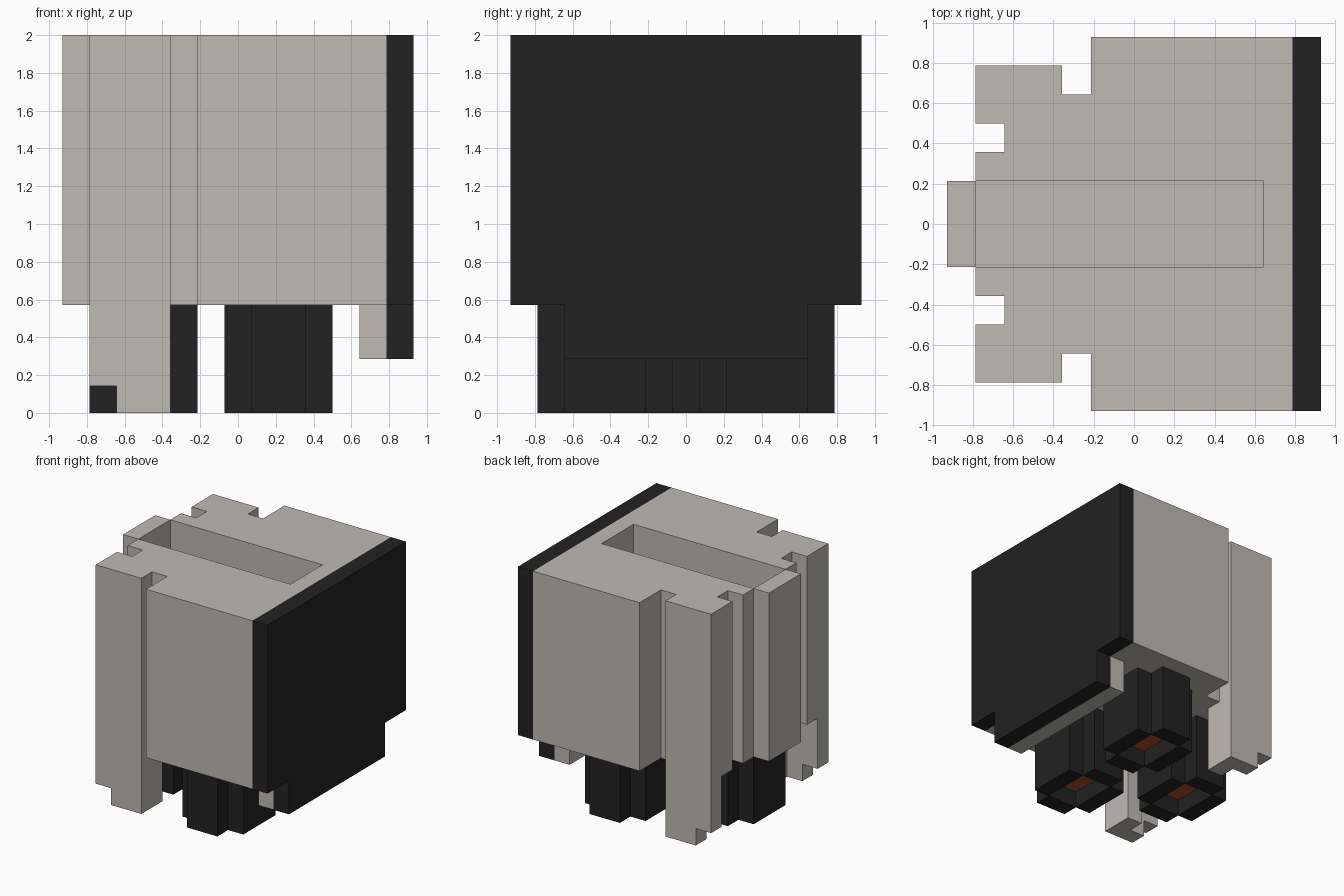
import bpy
import bmesh

U = 2 / 14          # one block of the modelling grid
HALF = 6.5          # half of the footprint, in blocks

if "Cube" in bpy.data.objects:
    bpy.data.objects.remove(bpy.data.objects["Cube"], do_unlink=True)


def make_material(name, color):
    mat = bpy.data.materials.new(name)
    mat.use_nodes = True
    mat.diffuse_color = (*color, 1)
    bsdf = next(n for n in mat.node_tree.nodes if n.type == 'BSDF_PRINCIPLED')
    bsdf.inputs["Base Color"].default_value = (*color, 1)
    bsdf.inputs["Roughness"].default_value = 0.8
    return mat


GREY = make_material("warm grey", (0.52, 0.49, 0.45))
BLACK = make_material("soft black", (0.016, 0.016, 0.016))
COPPER = make_material("copper brown", (0.40, 0.08, 0.023))


def prism(name, outline, z0, z1, *mats):
    """Extrude a footprint, given in blocks, from z0 to z1."""
    bm = bmesh.new()
    verts = [bm.verts.new(((x - HALF) * U, (y - HALF) * U, z0 * U)) for x, y in outline]
    base = bm.faces.new(verts)
    new = bmesh.ops.extrude_face_region(bm, geom=[base])["geom"]
    top = [v for v in new if isinstance(v, bmesh.types.BMVert)]
    bmesh.ops.translate(bm, verts=top, vec=(0, 0, (z1 - z0) * U))
    bmesh.ops.recalc_face_normals(bm, faces=bm.faces)
    mesh = bpy.data.meshes.new(name)
    bm.to_mesh(mesh)
    bm.free()
    for mat in mats:
        mesh.materials.append(mat)
    obj = bpy.data.objects.new(name, mesh)
    bpy.context.collection.objects.link(obj)
    return obj


def rect(x0, x1, y0, y1):
    return [(x0, y0), (x1, y0), (x1, y1), (x0, y1)]


def mirrored(points):
    """Flip a footprint across the centre line."""
    return [(x, 2 * HALF - y) for x, y in reversed(points)]


def carve(obj, outline, z0, z1):
    """Cut a straight-sided pocket out of a part."""
    cutter = prism("cutter", outline, z0, z1, *obj.data.materials[:1])
    cutter.hide_render = True
    mod = obj.modifiers.new("pocket", 'BOOLEAN')
    mod.operation = 'DIFFERENCE'
    mod.solver = 'EXACT'
    mod.object = cutter
    bpy.context.view_layer.objects.active = obj
    bpy.ops.object.modifier_apply(modifier=mod.name)
    bpy.data.objects.remove(cutter, do_unlink=True)


# Main housing with side steps, rear notches and a raised rib
half_outline = [(12, 0), (12, 13), (5, 13), (5, 11), (4, 11), (4, 12), (1, 12),
                (1, 10), (2, 10), (2, 9), (1, 9), (1, 8), (0, 8)][1:]
housing = prism("housing", half_outline + mirrored(half_outline), 4, 14, GREY)

# Long slot in the top
carve(housing, rect(1, 11, 5, 8), 7, 15)

# Face plate and its lower lip
plate = prism("face_plate", rect(12, 13, 0, 13), 4, 14, BLACK)
prism("face_plate_lip", rect(12, 13, 2, 11), 2, 4, BLACK)
prism("lower_rail", rect(11, 12, 2, 11), 2, 4, GREY)

# L-shaped corner legs with a notched foot
leg = [(1, 1), (4, 1), (4, 3), (3, 3), (3, 2), (1, 2)]
foot = [(max(x, 2), y) for x, y in leg]
for side, place in (("right", list), ("left", mirrored)):
    prism(f"{side}_leg", place(leg), 1, 4, GREY)
    prism(f"{side}_foot", place(foot), 0, 1, GREY)


# Sockets with notched corners and a copper contact in the recess
def socket(name, x, y):
    x1, y1 = x + 4, y + 5
    outline = [(x + 1, y), (x1 - 1, y), (x1 - 1, y + 1), (x1, y + 1),
               (x1, y1 - 1), (x1 - 1, y1 - 1), (x1 - 1, y1), (x + 1, y1),
               (x + 1, y1 - 1), (x, y1 - 1), (x, y + 1), (x + 1, y + 1)]
    obj = prism(name, outline, 0, 4, BLACK, COPPER)
    carve(obj, rect(x + 1, x1 - 1, y + 1, y1 - 1), -1, 1)
    for face in obj.data.polygons:
        contact = face.normal.z < -0.9 and face.center.z > 0.5 * U
        face.material_index = 1 if contact else 0


socket("right_socket", 6, 1)
socket("left_socket", 6, 7)
socket("rear_socket", 1, 4)
